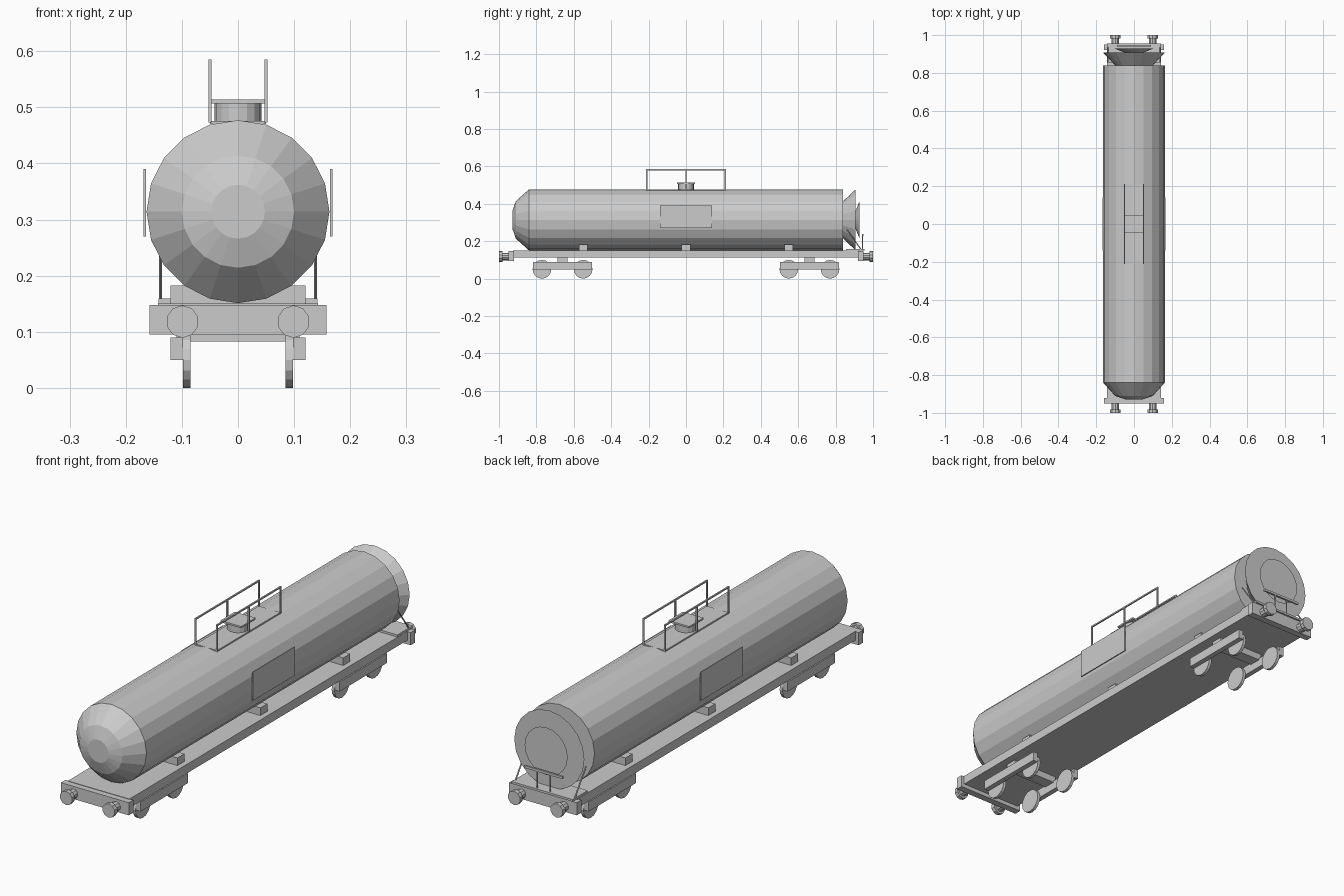
import bpy
from mathutils import Vector

cube = bpy.data.objects.get("Cube")
if cube:
    bpy.data.objects.remove(cube, do_unlink=True)

grey = bpy.data.materials.new("plain_grey")
grey.use_nodes = True
GREY = (0.6, 0.6, 0.6, 1)
grey.diffuse_color = GREY
grey.node_tree.nodes["Principled BSDF"].inputs["Base Color"].default_value = GREY


def finish(name):
    ob = bpy.context.object
    ob.name = name
    ob.data.materials.clear()
    ob.data.materials.append(grey)
    return ob


def box(name, x, y, z):
    """Box from (min, max) ranges."""
    lo, hi = Vector((x[0], y[0], z[0])), Vector((x[1], y[1], z[1]))
    bpy.ops.mesh.primitive_cube_add(size=1, location=(lo + hi) / 2)
    ob = finish(name)
    ob.scale = hi - lo
    return ob


def frustum(name, a, b, r1, r2, sides):
    """Capped round bar from point a to point b."""
    a, b = Vector(a), Vector(b)
    d = b - a
    bpy.ops.mesh.primitive_cone_add(vertices=sides, radius1=r1, radius2=r2,
                                    depth=d.length, location=(a + b) / 2)
    ob = finish(name)
    ob.rotation_mode = 'QUATERNION'
    ob.rotation_quaternion = d.to_track_quat('Z', 'Y')
    return ob


def rod(name, a, b, r=0.003):
    return frustum(name, a, b, r, r, 6)


# Tank barrel, domed front and stepped rear end
R, CZ = 0.163, 0.314
for name, y1, y2, r1, r2 in (
        ("tank_barrel", -0.84, 0.84, R, R),
        ("front_dome_outer", -0.84, -0.91, R, 0.1),
        ("front_dome_inner", -0.91, -0.928, 0.1, 0.048),
        ("rear_cone_outer", 0.84, 0.907, 0.1, R),
        ("rear_cone_inner", 0.907, 0.928, 0.048, 0.1)):
    frustum(name, (0, y1, CZ), (0, y2, CZ), r1, r2, 20)

# Underframe, saddles and rear platform
box("underframe", (-0.143, 0.143), (-0.925, 0.925), (0.112, 0.15))
for y in (-0.55, 0, 0.55):
    box("tank_saddle", (-0.12, 0.12), (y - 0.023, y + 0.023), (0.148, 0.182))
box("rear_platform", (-0.142, 0.142), (0.855, 0.955), (0.15, 0.159))

# Ends: buffer beam and buffers
for e in (-1, 1):
    box("buffer_beam", (-0.158, 0.158), sorted((e * 0.92, e * 0.95)), (0.095, 0.148))
    for x in (-0.099, 0.099):
        frustum("buffer_shank", (x, e * 0.945, 0.118), (x, e * 0.985, 0.118), 0.02, 0.02, 10)
        frustum("buffer_head", (x, e * 0.982, 0.118), (x, e, 0.118), 0.029, 0.029, 10)

# Bogies: bolster, side frames and wheels
for y in (-0.66, 0.66):
    box("bogie_bolster", (-0.11, 0.11), (y - 0.026, y + 0.026), (0.083, 0.114))
    for s in (-1, 1):
        box("bogie_side_frame", sorted((s * 0.098, s * 0.12)),
            (y - 0.157, y + 0.157), (0.05, 0.09))
        for dy in (-0.11, 0.11):
            frustum("wheel", (s * 0.085, y + dy, 0.05), (s * 0.098, y + dy, 0.05),
                    0.05, 0.05, 16)

# Top walkway, filler hatch and rails
box("walkway", (-0.05, 0.05), (-0.21, 0.21), (0.470, 0.476))
frustum("hatch_neck", (0, 0, 0.47), (0, 0, 0.508), 0.042, 0.042, 16)
box("hatch_plate", (-0.048, 0.048), (-0.048, 0.048), (0.507, 0.514))
for x in (-0.05, 0.05):
    for y in (-0.21, 0, 0.21):
        box("rail_post", (x - 0.003, x + 0.003), (y - 0.003, y + 0.003), (0.473, 0.585))
    box("hand_rail", (x - 0.003, x + 0.003), (-0.213, 0.213), (0.579, 0.585))

# Side boards, rear diagonal rails and rear handle
for s in (-1, 1):
    box("side_board", sorted((s * 0.164, s * 0.168)), (-0.14, 0.14), (0.27, 0.39))
    rod("rear_brace", (s * 0.138, 0.935, 0.157), (s * 0.138, 0.86, 0.262))
    rod("handle_post", (s * 0.03, 0.944, 0.155), (s * 0.03, 0.944, 0.232))
box("rear_handle", (-0.09, 0.09), (0.94, 0.948), (0.228, 0.238))
